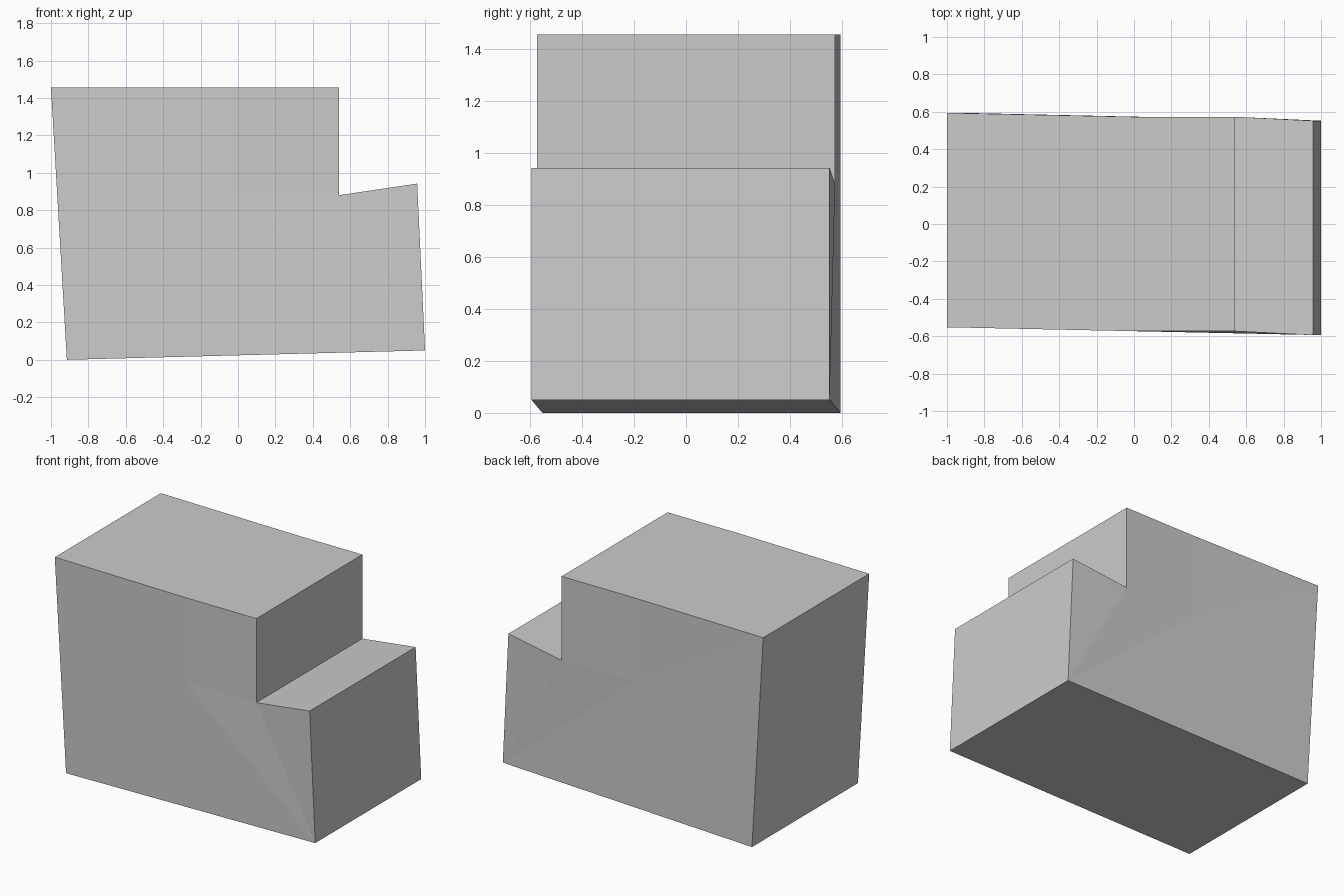
import bpy
import bmesh

if "Cube" in bpy.data.objects:
    bpy.data.objects.remove(bpy.data.objects["Cube"])

HALF_WIDTH = 0.573

# Side profile points: x, z and sideways shift (the block is slightly skewed)
profile = {
    "base_left": (-0.915, 0.0, 0.021),
    "base_right": (1.0, 0.05, -0.021),
    "step_tip": (0.958, 0.942, -0.021),
    "step_inner": (0.54, 0.88, 0.0),
    "top_right": (0.54, 1.455, 0.0),
    "top_mid": (0.0, 1.455, 0.0),
    "top_left": (-1.0, 1.455, 0.021),
    "side_mid": (0.0, 0.88, 0.0),
}

# Faceted layout shared by the front and back sides
side_faces = [
    ("base_left", "base_right", "side_mid", "top_left"),
    ("base_right", "step_inner", "side_mid"),
    ("base_right", "step_tip", "step_inner"),
    ("side_mid", "step_inner", "top_right", "top_mid"),
    ("side_mid", "top_mid", "top_left"),
]
outline = [n for n in profile if n != "side_mid"]

bm = bmesh.new()


def make_side(sign):
    return {n: bm.verts.new((x, shift + sign * HALF_WIDTH, z))
            for n, (x, z, shift) in profile.items()}


front, back = make_side(-1), make_side(1)

# Front and back sides
for names in side_faces:
    bm.faces.new([front[n] for n in names])
    bm.faces.new([back[n] for n in reversed(names)])

# Faces running around the outline, joining both sides
for a, b in zip(outline, outline[1:] + outline[:1]):
    bm.faces.new((front[b], front[a], back[a], back[b]))

bmesh.ops.recalc_face_normals(bm, faces=bm.faces)
mesh = bpy.data.meshes.new("stepped_block")
bm.to_mesh(mesh)
bm.free()
block = bpy.data.objects.new("stepped_block", mesh)
bpy.context.collection.objects.link(block)
